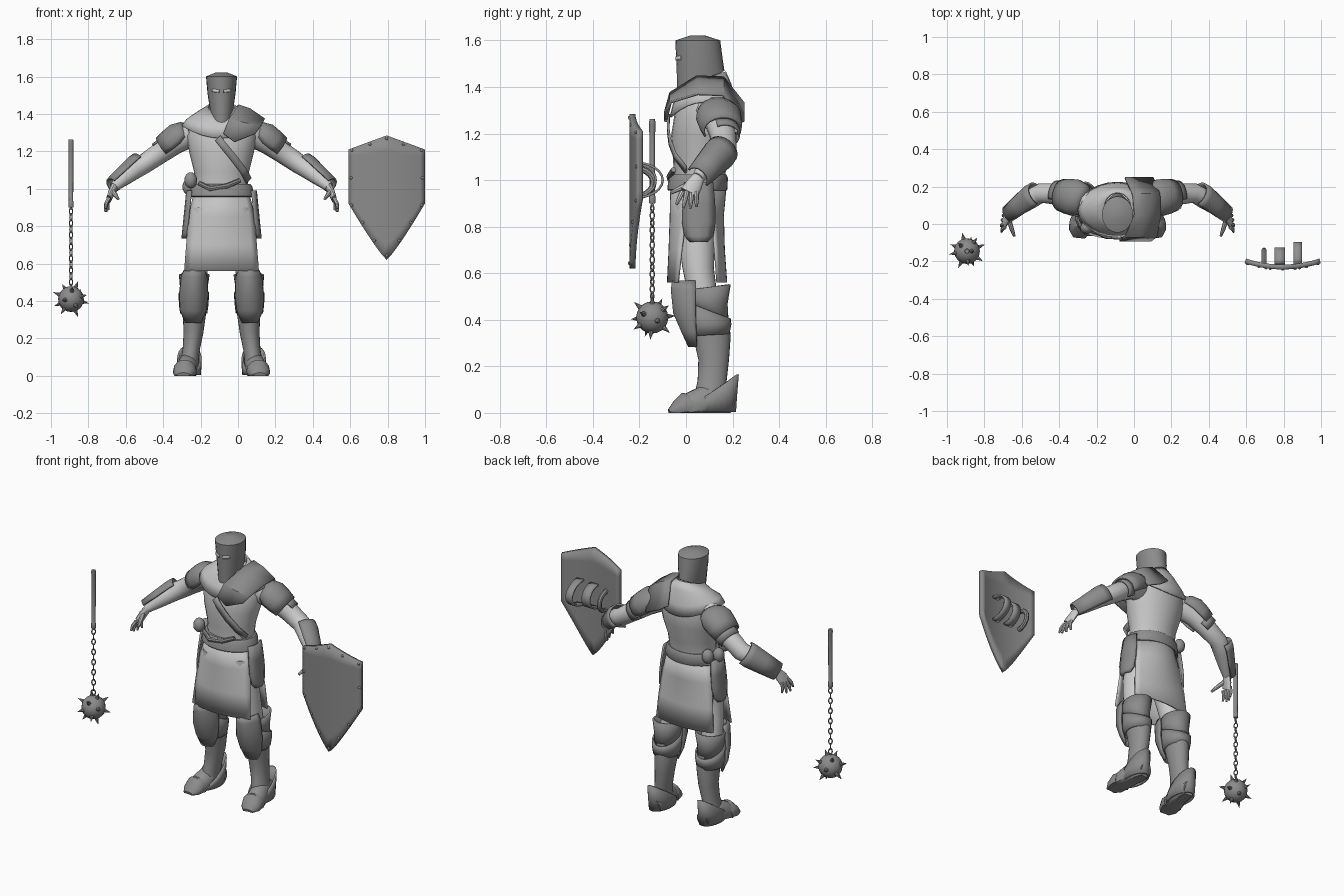
import bpy, bmesh, math
from mathutils import Vector, Matrix

cube = bpy.data.objects.get("Cube")
if cube:
    bpy.data.objects.remove(cube)

CX = -0.088  # centre line of the figure


def material(name, v):
    m = bpy.data.materials.new(name)
    m.use_nodes = True
    m.diffuse_color = (v, v, v, 1)
    b = m.node_tree.nodes["Principled BSDF"]
    b.inputs["Base Color"].default_value = (v, v, v, 1)
    b.inputs["Roughness"].default_value = 0.7
    return m


cloth = material("pale cloth", 0.55)
skin_mat = material("pale skin", 0.6)
steel = material("dark steel", 0.26)
leather = material("grey leather", 0.28)


def finish(name, bm, mat, x=CX, mirror=False, solid=0, angle=40):
    bmesh.ops.recalc_face_normals(bm, faces=bm.faces)
    me = bpy.data.meshes.new(name)
    bm.to_mesh(me)
    bm.free()
    ob = bpy.data.objects.new(name, me)
    bpy.context.collection.objects.link(ob)
    ob.location.x = x
    me.materials.append(mat)
    bpy.ops.object.select_all(action='DESELECT')
    ob.select_set(True)
    bpy.context.view_layer.objects.active = ob
    bpy.ops.object.shade_smooth_by_angle(angle=math.radians(angle))
    if solid:
        s = ob.modifiers.new("thickness", 'SOLIDIFY')
        s.thickness, s.offset = solid, 0
    if mirror:
        ob.modifiers.new("mirror", 'MIRROR').use_mirror_merge = False


def loft(name, rings, mat, closed=True, caps=True, **kw):
    bm = bmesh.new()
    rows = [[bm.verts.new(p) for p in r] for r in rings]
    n = len(rows[0])
    for a, b in zip(rows, rows[1:]):
        for i in range(n if closed else n - 1):
            j = (i + 1) % n
            bm.faces.new((a[i], a[j], b[j], b[i]))
    if closed and caps:
        bm.faces.new(rows[0])
        bm.faces.new(rows[-1])
    finish(name, bm, mat, **kw)


def ring(z, rx, front, back, x=0, tilt=0, dip=0, n=24):
    """Level ellipse; tilt raises the back, dip lowers front and back."""
    pts = []
    for i in range(n):
        a = math.tau * i / n
        c, s = math.cos(a), math.sin(a)
        pts.append((x + rx * c, (front + back) / 2 + (back - front) / 2 * s, z + tilt * s - dip * s * s))
    return pts


def tube(name, path, mat, up=(0, 0, 1), arc=None, n=14, **kw):
    """Sweep of ellipses along points (x, y, z, side radius, up radius)."""
    pts = [Vector(p[:3]) for p in path]
    a0, a1 = [math.radians(a) for a in (arc or (0, 360))]
    rings = []
    for i, p in enumerate(path):
        t = (pts[min(i + 1, len(pts) - 1)] - pts[max(i - 1, 0)]).normalized()
        side = t.cross(Vector(up)).normalized()
        nor = side.cross(t)
        row = []
        for k in range(n):
            a = a0 + (a1 - a0) * k / (n - 1 if arc else n)
            q = pts[i] + side * p[3] * math.cos(a) + nor * p[-1] * math.sin(a)
            q.z = max(q.z, 0)
            row.append(q)
        rings.append(row)
    loft(name, rings, mat, closed=not arc, **kw)


def ball(name, centre, size, mat, **kw):
    bm = bmesh.new()
    bmesh.ops.create_uvsphere(bm, u_segments=16, v_segments=10, radius=1,
                              matrix=Matrix.Translation(centre) @ Matrix.Diagonal((*size, 1)))
    finish(name, bm, mat, **kw)


# Helmet with a long pointed face and two eye slits
loft("helmet", [ring(1.41, .06, -.036, .165, tilt=.06), ring(1.51, .075, -.041, .157, tilt=.015),
                ring(1.6, .083, -.046, .147), ring(1.602, .079, -.04, .142), ring(1.622, .03, .02, .08)], steel)
for s, label in ((-1, "right"), (1, "left")):
    rows = [[(s * u, .056 - .1 * math.sqrt(1 - (u / .078) ** 2), z + .1 * (u - .03)) for u in (.012, .02, .03, .04, .048)]
            for z in (1.515, 1.532)]
    loft(label + "_eye_slit", rows, skin_mat, closed=False, solid=.006)

# Torso, shoulder mantle and hips
loft("tunic_body", [ring(.94, .155, -.055, .16), ring(1.0, .14, -.05, .165), ring(1.09, .147, -.056, .18),
                    ring(1.19, .172, -.064, .208), ring(1.28, .188, -.05, .218), ring(1.34, .175, -.025, .205),
                    ring(1.39, .12, 0, .185), ring(1.42, .08, .01, .165)], cloth)
loft("shoulder_mantle", [ring(1.435, .072, .0, .168, tilt=.03), ring(1.405, .13, -.02, .19, tilt=.025, dip=.015),
                         ring(1.37, .185, -.05, .213, dip=.035), ring(1.335, .21, -.067, .222, dip=.065)],
     cloth, caps=False, solid=.008)
loft("hips", [ring(.78, .12, -.03, .13), ring(.87, .165, -.045, .145), ring(.97, .15, -.05, .155)], cloth)


# Front and back skirt panels, bowed at the middle
def panel(name, rows):
    us = [i / 6 for i in range(-6, 7)]
    loft(name, [[(w * u, yc + (ye - yc) * u * u, z) for u in us] for z, w, yc, ye in rows],
         cloth, closed=False, solid=.01)


panel("front_skirt", [(.98, .145, -.062, .03), (.85, .175, -.065, .0), (.7, .187, -.07, -.02), (.56, .198, -.077, -.035)])
panel("back_skirt", [(.98, .145, .17, .09), (.85, .17, .158, .11), (.7, .185, .162, .125), (.56, .195, .172, .135)])

# Belt, wrap, pouches and chest strap
loft("belt", [ring(.955, .168, -.075, .175), ring(.96, .175, -.08, .178), ring(1.01, .165, -.076, .18),
              ring(1.025, .155, -.065, .172)], leather)
tube("belt_wrap", [(-.12, -.04, 1.03, .012), (-.06, -.066, 1.0, .014), (.03, -.07, 1.015, .014),
                   (.1, -.053, 1.045, .012)], leather, n=8)
for i, (x, y, z) in enumerate([(-.165, -.02, 1.045), (-.175, .055, 1.01), (-.15, .125, 1.02)]):
    ball("belt_pouch_%d" % (i + 1), (x, y, z), (.034, .034, .043), leather)
strap = [(-.02, -.074, 1.27), (.02, -.077, 1.22), (.065, -.07, 1.165), (.115, -.045, 1.1), (.145, .0, 1.045)]
loft("chest_strap", [[(x - .014, y, z - .014), (x + .014, y, z + .014)] for x, y, z in strap],
     leather, closed=False, solid=.01)

# Big plate folded over the left shoulder
plate = [(-.088, (.01, 1.295), (.07, 1.25), (.18, 1.295)), (-.066, (.04, 1.375), (.12, 1.35), (.21, 1.335)),
         (.05, (.09, 1.445), (.15, 1.425), (.23, 1.37)), (.16, (.08, 1.44), (.15, 1.415), (.225, 1.365)),
         (.247, (.04, 1.33), (.1, 1.29), (.19, 1.25))]
loft("left_shoulder_plate", [[(x, r[0], z) for x, z in r[1:]] for r in plate], steel, closed=False, solid=.012)

# Arms, shoulder guards and forearm guards
tube("arms", [(.15, .11, 1.3, .07), (.25, .145, 1.245, .062), (.33, .16, 1.19, .057), (.41, .165, 1.135, .053),
              (.47, .13, 1.1, .052), (.53, .085, 1.05, .04), (.575, .05, 1.01, .026)], skin_mat, mirror=True)
tube("shoulder_guards", [(.17, .12, 1.31, .05, .035), (.19, .13, 1.3, .08, .06), (.225, .14, 1.275, .094, .078),
                         (.265, .148, 1.245, .09, .075), (.305, .155, 1.215, .08, .068)], steel,
     arc=(-30, 210), mirror=True, solid=.01)
tube("upper_arm_guards", [(.29, .155, 1.218, .072, .062), (.335, .163, 1.188, .066, .06)], steel,
     arc=(60, 230), mirror=True, solid=.008)
tube("forearm_guards", [(.43, .158, 1.13, .066), (.455, .142, 1.11, .068), (.51, .1, 1.065, .06),
                        (.575, .05, 1.012, .05)], steel, arc=(50, 235), mirror=True, solid=.01)

# Hands with spread fingers
tube("palms", [(.57, .055, 1.015, .026, .02), (.588, .035, .98, .036, .018), (.602, .015, .945, .04, .014)],
     skin_mat, up=(1, 0, 0), mirror=True)
for label, y0, tip in (("little", .045, (.605, .045, .885)), ("ring", .025, (.617, .018, .877)),
                       ("middle", .004, (.623, -.012, .88)), ("index", -.016, (.62, -.042, .895))):
    base = Vector((.602, y0, .95))
    end = Vector(tip)
    mid = (base + end) / 2 + Vector((.006, 0, 0))
    tube(label + "_fingers", [(*base, .011), (*mid, .01), (*end, .006)], skin_mat, up=(1, 0, 0), n=8, mirror=True)
tube("thumbs", [(.58, .02, .985, .013), (.566, -.025, .965, .012), (.552, -.065, .945, .007)],
     skin_mat, n=8, mirror=True)

# Side hip plates with a rounded lower edge
rows = []
for z, h in ((.99, .06), (.9, .068), (.82, .07), (.76, .06), (.735, .035)):
    rows.append([(.185 + .1 * (.97 - z) - .02 * u * u, .055 + h * u, z) for u in (-1, -.5, 0, .5, 1)])
loft("hip_plates", rows, steel, closed=False, mirror=True, solid=.012)

# Legs and leg armour
loft("thighs", [ring(.9, .078, -.045, .13, x=.085), ring(.75, .078, -.035, .125, x=.105),
                ring(.62, .066, -.015, .12, x=.13), ring(.5, .058, .01, .135, x=.142)], skin_mat, mirror=True)
loft("boot_shafts", [ring(.05, .05, .03, .17, x=.175), ring(.14, .046, .05, .175, x=.162),
                     ring(.23, .053, .053, .185, x=.15), ring(.33, .062, .03, .192, x=.145),
                     ring(.42, .062, .02, .182, x=.145)], leather, mirror=True)
loft("knee_cuffs", [ring(.43, .07, .018, .176, x=.148, tilt=-.03), ring(.48, .07, .01, .174, x=.148, tilt=-.01),
                    ring(.54, .077, .005, .187, x=.146, tilt=.012)], steel, caps=False, mirror=True, solid=.01)
loft("calf_cuffs", [ring(.335, .068, .022, .182, x=.149, tilt=.005), ring(.38, .074, .012, .19, x=.149),
                    ring(.44, .077, .008, .188, x=.148, tilt=-.035)], steel, caps=False, mirror=True, solid=.01)
tube("knee_plates", [(.145, .05, .565, .05, .105), (.146, .05, .53, .066, .11), (.149, .05, .43, .073, .1),
                     (.152, .05, .35, .066, .065), (.152, .05, .285, .038, .035)], steel, up=(0, -1, 0),
     arc=(5, 175), mirror=True, solid=.012)

# Feet, toe caps and flared heel plates
tube("feet", [(.165, .2, .03, .04, .05), (.17, .15, .045, .053, .07), (.18, .08, .045, .056, .075),
              (.192, .02, .03, .058, .06), (.2, -.04, .015, .05, .035), (.203, -.065, .01, .033, .015)],
     leather, mirror=True)
tube("toe_caps", [(.192, .02, .025, .061, .058), (.196, -.005, .03, .063, .058), (.202, -.04, .012, .057, .04),
                  (.205, -.073, .005, .033, .012)], steel, mirror=True)
loft("heel_plates", [ring(.005, .056, .01, .21, x=.172), ring(.05, .06, .01, .215, x=.172, tilt=.03),
                     ring(.095, .06, .015, .222, x=.172, tilt=.07)], steel, caps=False, mirror=True, solid=.01)

# Kite shield, bowed outward
SX = .795


def shield_point(u, v, out=0.0):
    top, low = 1.285 - .075 * abs(u), .62 + .3 * abs(u) ** 1.15
    return (.2 * u, -.23 + .033 * u * u - out, low + (top - low) * v)


cols = [i / 8 for i in range(-8, 9)]
loft("shield", [[shield_point(u, j / 8) for u in cols] for j in range(9)], steel,
     closed=False, x=SX, solid=.026, angle=30)
rivets = [(s * u, v) for s in (-1, 1) for u, v in ((.93, .97), (.45, .975), (.95, .5), (.93, .05), (.64, .045), (.33, .035))]
for i, (u, v) in enumerate(rivets + [(0, .975), (0, .035)]):
    ball("shield_rivet_%d" % (i + 1), shield_point(u, v, .013), (.008, .006, .008), steel, x=SX)


# Arm loops behind the shield
def arm_loop(name, x, w, depth, z, h):
    arcs = [math.pi * i / 12 for i in range(13)]
    loft(name, [[(x + s * w / 2, -.215 + depth * math.sin(a), z + h * math.cos(a)) for s in (-1, 1)] for a in arcs],
         leather, closed=False, x=0, solid=.01)


arm_loop("wide_arm_loop", .78, .055, .085, 1.0, .07)
arm_loop("outer_arm_loop", .875, .045, .115, 1.0, .075)
tube("shield_grip", [(.695, -.215 + .075 * math.sin(a), .99 + .06 * math.cos(a), .014)
                     for a in [math.pi * i / 10 for i in range(11)]], leather, up=(1, 0, 0), n=8, x=0)

# Flail: handle, chain and spiked ball
FX, FY, FZ = -.893, -.145, .41
loft("flail_handle", [ring(z, r, FY - r, FY + r, n=12) for z, r in
                      ((.9, .012), (.905, .014), (.93, .014), (.935, .012), (1.24, .013), (1.245, .014), (1.262, .012))],
     steel, x=FX)
links = 13
for i in range(links):
    bpy.ops.mesh.primitive_torus_add(major_segments=12, minor_segments=6, major_radius=.011, minor_radius=.0035,
                                     location=(FX, FY, .485 + .41 * (i + .5) / links),
                                     rotation=(math.pi / 2, 0, math.pi / 2 * (i % 2) + .6))
    link = bpy.context.object
    link.name = "chain_link_%d" % (i + 1)
    link.scale = (.95, 1.55, 1)
    link.data.materials.append(steel)
    bpy.ops.object.shade_smooth()
ball("flail_ball", (0, FY, FZ), (.069, .069, .069), steel, x=FX)
bm = bmesh.new()
count = 14
for i in range(count):
    z = 1 - (2 * i + 1) / count
    a = i * 2.4
    d = Vector((math.sqrt(1 - z * z) * math.cos(a), math.sqrt(1 - z * z) * math.sin(a), z))
    place = Matrix.Translation(Vector((0, FY, FZ)) + d * .082) @ d.to_track_quat('Z', 'Y').to_matrix().to_4x4()
    bmesh.ops.create_cone(bm, cap_ends=True, segments=8, radius1=.014, radius2=0, depth=.044, matrix=place)
finish("flail_spikes", bm, steel, x=FX)
